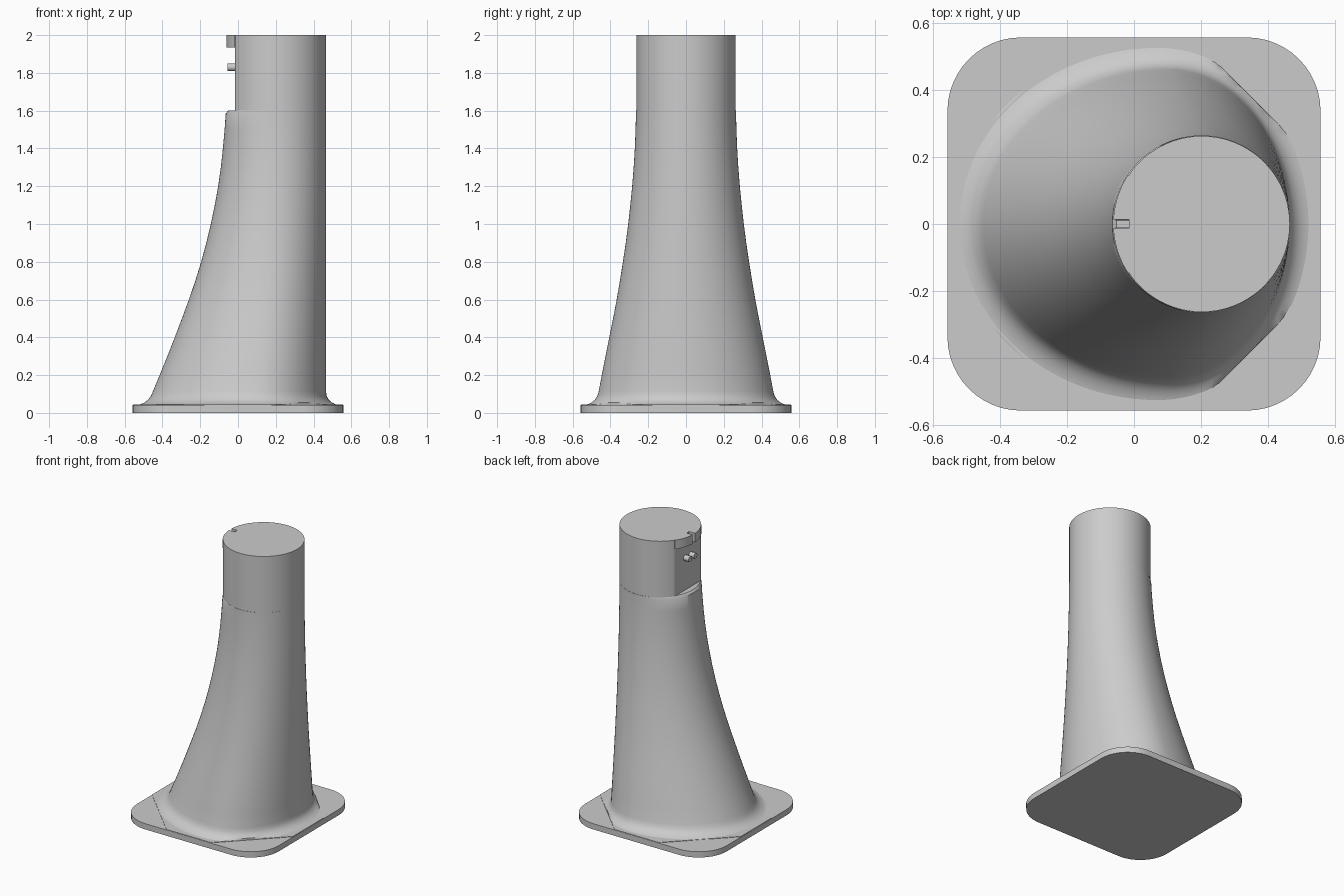
import bpy, bmesh
from math import cos, sin, pi, sqrt, acos

cube = bpy.data.objects.get("Cube")
if cube:
    bpy.data.objects.remove(cube)

grey = bpy.data.materials.new("plain_grey")
grey.use_nodes = True
COLOUR = (0.6, 0.6, 0.6, 1)
grey.diffuse_color = COLOUR
grey.node_tree.nodes["Principled BSDF"].inputs["Base Color"].default_value = COLOUR

SEGMENTS = 144
TUBE_X, TUBE_R = 0.203, 0.263
FLAT_X = -0.015
LEDGE_Z, LIP_Z, TOP_Z = 1.6, 1.935, 2.0
CHAMFER = 0.73


def finish(bm, name, angle=30):
    bmesh.ops.recalc_face_normals(bm, faces=bm.faces)
    mesh = bpy.data.meshes.new(name)
    bm.to_mesh(mesh)
    bm.free()
    obj = bpy.data.objects.new(name, mesh)
    bpy.context.collection.objects.link(obj)
    mesh.materials.append(grey)
    bpy.ops.object.select_all(action='DESELECT')
    obj.select_set(True)
    bpy.context.view_layer.objects.active = obj
    bpy.ops.object.shade_smooth_by_angle(angle=angle * pi / 180)
    return obj


def prism(name, outline, z0, z1):
    bm = bmesh.new()
    low = [bm.verts.new((x, y, z0)) for x, y in outline]
    high = [bm.verts.new((x, y, z1)) for x, y in outline]
    bm.faces.new(low[::-1])
    bm.faces.new(high)
    for i in range(len(low)):
        j = (i + 1) % len(low)
        bm.faces.new((low[i], low[j], high[j], high[i]))
    return finish(bm, name)


def rounded_square(half, radius, steps=12):
    points = []
    for corner in range(4):
        a0 = corner * pi / 2
        sx = 1 if corner in (0, 3) else -1
        sy = 1 if corner < 2 else -1
        for i in range(steps + 1):
            a = a0 + pi / 2 * i / steps
            points.append((sx * (half - radius) + radius * cos(a),
                           sy * (half - radius) + radius * sin(a)))
    return points


# Base plate with a barely raised, corner-chamfered pad on it
prism("base_plate", rounded_square(0.558, 0.22), 0, 0.041)
pad_in = CHAMFER - 0.556
prism("base_pad", [(sx * a, sy * b) for sx, sy, a, b in (
    (1, -1, 0.556, pad_in), (1, 1, 0.556, pad_in), (1, 1, pad_in, 0.556),
    (-1, 1, pad_in, 0.556), (-1, 1, 0.556, pad_in), (-1, -1, 0.556, pad_in),
    (-1, -1, pad_in, 0.556), (1, -1, pad_in, 0.556))], 0.03, 0.044)

# Flared column: height, left extent, right extent, half depth
RINGS = [
    (0.040, -0.535, 0.535, 0.540), (0.046, -0.515, 0.515, 0.520),
    (0.055, -0.495, 0.497, 0.500), (0.070, -0.476, 0.480, 0.482),
    (0.090, -0.461, 0.469, 0.469), (0.115, -0.450, 0.466, 0.462),
    (0.2, -0.415, 0.466, 0.446), (0.3, -0.374, 0.466, 0.426),
    (0.4, -0.335, 0.466, 0.406), (0.5, -0.297, 0.466, 0.386),
    (0.6, -0.260, 0.466, 0.367), (0.7, -0.226, 0.466, 0.350),
    (0.8, -0.195, 0.466, 0.334), (0.9, -0.168, 0.466, 0.319),
    (1.0, -0.144, 0.466, 0.306), (1.1, -0.123, 0.466, 0.295),
    (1.2, -0.105, 0.466, 0.285), (1.3, -0.091, 0.466, 0.277),
    (1.4, -0.080, 0.466, 0.271), (1.5, -0.071, 0.466, 0.267),
    (1.585, -0.065, 0.466, 0.265), (1.6, -0.052, 0.466, 0.265),
    (1.6, -0.060, 0.466, TUBE_R), (TOP_Z, -0.060, 0.466, TUBE_R)]


def ring_points(index):
    z, left, right, depth = RINGS[index]
    centre = TUBE_X - 0.1 * (depth - TUBE_R) / 0.2
    for i in range(SEGMENTS):
        a = 2 * pi * i / SEGMENTS
        dx = cos(a) * (right - centre if cos(a) > 0 else centre - left)
        y = depth * sin(a)
        # Trim the foot fillet against the corner chamfers
        over = dx + abs(y)
        if over > CHAMFER - centre:
            k = (CHAMFER - centre) / over
            dx, y = dx * k, y * k
        x = centre + dx
        # Flat recess on the upper flank
        if index >= len(RINGS) - 2:
            x = max(x, FLAT_X)
        yield x, y, z


bm = bmesh.new()
loops = [[bm.verts.new(p) for p in ring_points(r)] for r in range(len(RINGS))]
for low, high in zip(loops, loops[1:]):
    for i in range(SEGMENTS):
        j = (i + 1) % SEGMENTS
        bm.faces.new((low[i], low[j], high[j], high[i]))
bm.faces.new(loops[0][::-1])
bm.faces.new(loops[-1])
bmesh.ops.remove_doubles(bm, verts=bm.verts, dist=0.0002)
finish(bm, "flared_column", 35)

# Lip above the recess, split by a narrow central slot
half_chord = sqrt(TUBE_R ** 2 - (TUBE_X - FLAT_X) ** 2)
for side, name in ((1, "lip_back"), (-1, "lip_front")):
    ys = [0.014 + (half_chord - 0.014) * i / 12 for i in range(13)]
    arc = [(TUBE_X - sqrt((TUBE_R + 0.002) ** 2 - y * y), side * y) for y in ys]
    prism(name, arc + [(FLAT_X + 0.01, side * ys[-1]), (FLAT_X + 0.01, side * ys[0])],
          LIP_Z, TOP_Z)

# Two small pins on the flat
for side, name in ((1, "pin_back"), (-1, "pin_front")):
    bm = bmesh.new()
    bmesh.ops.create_cone(bm, cap_ends=True, segments=24, radius1=0.02,
                          radius2=0.02, depth=0.05)
    for v in bm.verts:
        x, y, z = v.co
        v.co = (-0.03 + z, side * 0.03 + y, 1.83 + x)
    finish(bm, name)
